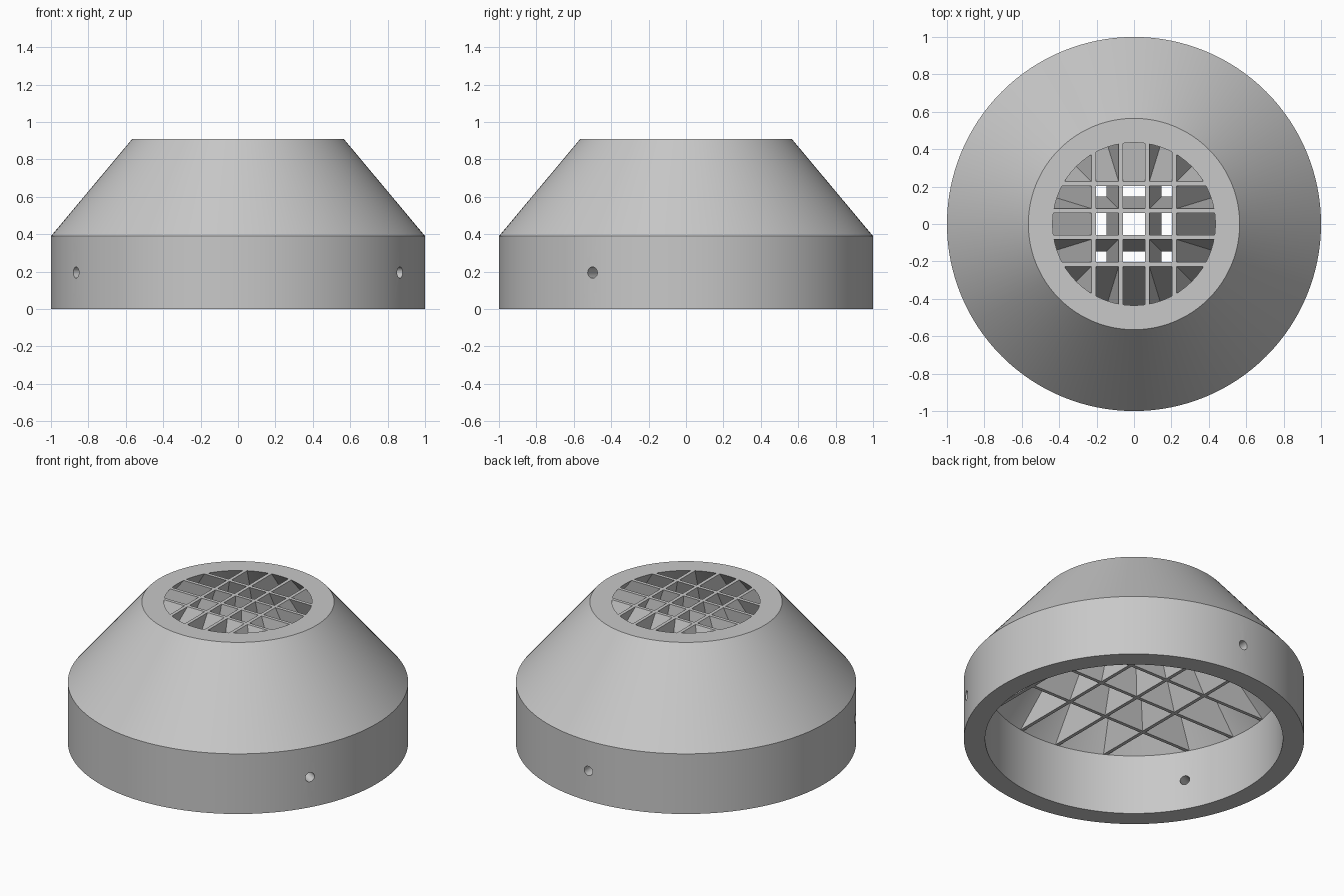
import bpy, bmesh, math
from mathutils import Matrix

cube = bpy.data.objects.get("Cube")
if cube:
    bpy.data.objects.remove(cube, do_unlink=True)

SEGMENTS = 128
Z_GRID, Z_TOP = 0.39, 0.91      # underside and top of the grille
R_BORE, R_MOUTH = 0.875, 0.435  # inner radius at those heights
WALL = 0.011                    # half thickness of a grille wall

grey = bpy.data.materials.new("light grey")
grey.use_nodes = True
colour = (0.58, 0.58, 0.58, 1)
grey.diffuse_color = colour
grey.node_tree.nodes["Principled BSDF"].inputs["Base Color"].default_value = colour


def finish_mesh(name, bm):
    bmesh.ops.recalc_face_normals(bm, faces=bm.faces)
    mesh = bpy.data.meshes.new(name)
    bm.to_mesh(mesh)
    bm.free()
    mesh.materials.append(grey)
    obj = bpy.data.objects.new(name, mesh)
    bpy.context.collection.objects.link(obj)
    return obj


def lathe(name, profile):
    """Turn a closed (radius, z) profile around the z axis."""
    bm = bmesh.new()
    rings = []
    for i in range(SEGMENTS):
        a = math.tau * i / SEGMENTS
        rings.append([bm.verts.new((r * math.cos(a), r * math.sin(a), z)) for r, z in profile])
    n = len(profile)
    for i, ring in enumerate(rings):
        nxt = rings[(i + 1) % SEGMENTS]
        for j in range(n):
            k = (j + 1) % n
            bm.faces.new((ring[j], nxt[j], nxt[k], ring[k]))
    return finish_mesh(name, bm)


def cone(bm, r1, r2, depth, segments, matrix):
    bmesh.ops.create_cone(bm, cap_ends=True, segments=segments, radius1=r1,
                          radius2=r2, depth=depth, matrix=matrix)


def boolean(target, tool, operation):
    """Combine the tool into the target and remove the tool."""
    bpy.ops.object.select_all(action="DESELECT")
    bpy.context.view_layer.objects.active = target
    target.select_set(True)
    mod = target.modifiers.new(operation.title(), "BOOLEAN")
    mod.operation, mod.object, mod.solver = operation, tool, "EXACT"
    bpy.ops.object.modifier_apply(modifier=mod.name)
    bpy.data.objects.remove(tool, do_unlink=True)


def slanted_walls(name, turn):
    """Four walls that lean outwards towards the bottom."""
    bm = bmesh.new()
    over = 0.05
    for side in (-1, 1):
        for top, bottom in ((0.071, 0.135), (0.215, 0.424)):
            slope = (bottom - top) / (Z_TOP - Z_GRID)
            hi, lo = top - slope * over, bottom + slope * over
            section = [(side * hi - WALL, Z_TOP + over), (side * hi + WALL, Z_TOP + over),
                       (side * lo + WALL, Z_GRID - over), (side * lo - WALL, Z_GRID - over)]
            front = [bm.verts.new((x, -1, z)) for x, z in section]
            back = [bm.verts.new((x, 1, z)) for x, z in section]
            bm.faces.new(front)
            bm.faces.new(back[::-1])
            for j in range(4):
                k = (j + 1) % 4
                bm.faces.new((front[k], front[j], back[j], back[k]))
    bm.transform(Matrix.Rotation(turn, 4, "Z"))
    return finish_mesh(name, bm)


# Hollow housing: straight ring below, tapered hood above
housing = lathe("housing", [(1, 0), (1, Z_GRID), (0.565, Z_TOP), (R_MOUTH, Z_TOP),
                            (R_BORE, Z_GRID), (R_BORE, 0)])

# Three radial screw holes through the ring
bm = bmesh.new()
for degrees in (-30, 90, 210):
    place = (Matrix.Rotation(math.radians(degrees), 4, "Z")
             @ Matrix.Translation((0.94, 0, 0.195))
             @ Matrix.Rotation(math.pi / 2, 4, "Y"))
    cone(bm, 0.03, 0.03, 0.3, 32, place)
holes = finish_mesh("hole_cutter", bm)
holes.hide_render = True
boolean(housing, holes, "DIFFERENCE")

# Flared grille, trimmed to the inside of the hood
grille = slanted_walls("grille", 0)
boolean(grille, slanted_walls("cross_walls", math.pi / 2), "UNION")
bm = bmesh.new()
cone(bm, R_BORE + 0.003, R_MOUTH + 0.003, Z_TOP - Z_GRID, SEGMENTS,
     Matrix.Translation((0, 0, (Z_TOP + Z_GRID) / 2)))
boolean(grille, finish_mesh("trim_plug", bm), "INTERSECT")

# Smooth the turned body, keep its rims sharp
bpy.ops.object.select_all(action="DESELECT")
bpy.context.view_layer.objects.active = housing
housing.select_set(True)
bpy.ops.object.shade_smooth_by_angle(angle=math.radians(30))
